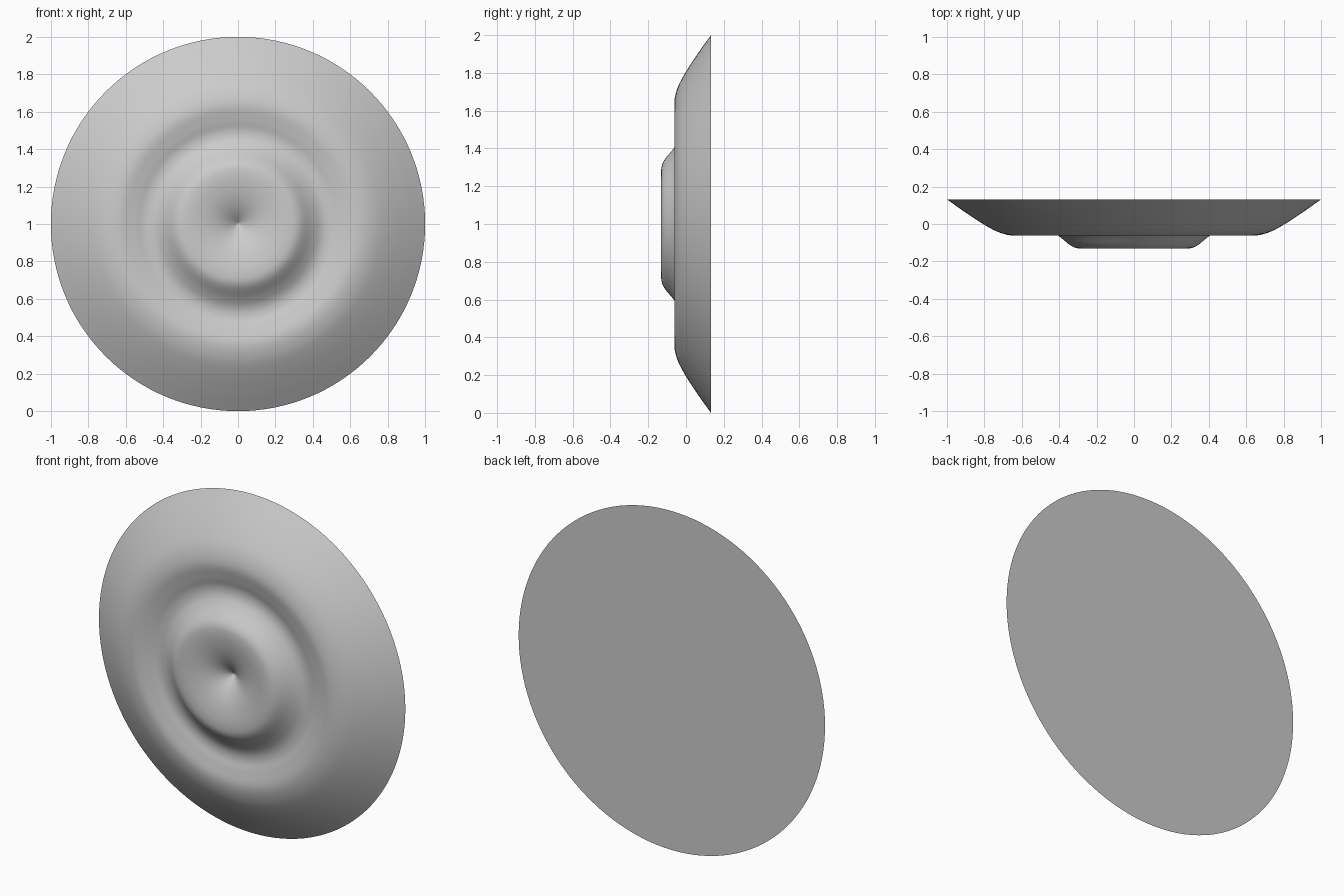
import bpy, bmesh, math
from mathutils import Matrix, Vector

cube = bpy.data.objects.get("Cube")
if cube:
    bpy.data.objects.remove(cube, do_unlink=True)

SEGMENTS = 128
STEPS = 6

# Matte grey clay
grey = bpy.data.materials.new("plain_grey")
grey.use_nodes = True
grey.diffuse_color = (0.6, 0.6, 0.6, 1)
grey.node_tree.nodes["Principled BSDF"].inputs["Base Color"].default_value = (0.6, 0.6, 0.6, 1)

# Front profile as (radius, depth): dimple, raised boss, groove, sloping rim
PROFILE = [(0, -0.03), (0.06, -0.073), (0.12, -0.103), (0.19, -0.123), (0.27, -0.132),
           (0.33, -0.12), (0.40, -0.066), (0.45, -0.038), (0.50, -0.033),
           (0.56, -0.048), (0.64, -0.062), (0.72, -0.045), (0.80, -0.004),
           (0.90, 0.061), (1, 0.132)]


def smooth_curve(points):
    """Pass a Catmull-Rom curve through the profile points."""
    pts = [Vector(p) for p in points]
    pts = [2 * pts[0] - pts[1]] + pts + [2 * pts[-1] - pts[-2]]
    out = []
    for a, b, c, d in zip(pts, pts[1:], pts[2:], pts[3:]):
        for i in range(STEPS):
            t = i / STEPS
            out.append(b + (c - a) * t / 2 + (2 * a - 5 * b + 4 * c - d) * t**2 / 2
                       + (3 * b - a - 3 * c + d) * t**3 / 2)
    return out + [pts[-2]]


# Revolve the front face about the y axis, then close the flat back
bm = bmesh.new()
verts = [bm.verts.new((p.x, p.y, 0)) for p in smooth_curve(PROFILE)]
edges = [bm.edges.new(pair) for pair in zip(verts, verts[1:])]
bmesh.ops.spin(bm, geom=verts + edges, cent=(0, 0, 0), axis=(0, 1, 0),
               angle=math.tau, steps=SEGMENTS)
bmesh.ops.remove_doubles(bm, verts=bm.verts, dist=0.0001)
rim = [e for e in bm.edges if e.is_boundary]
bmesh.ops.contextual_create(bm, geom=rim)
bmesh.ops.recalc_face_normals(bm, faces=bm.faces)
bmesh.ops.transform(bm, matrix=Matrix.Translation((0, 0, 1)), verts=bm.verts)

mesh = bpy.data.meshes.new("dimpled_disc")
bm.to_mesh(mesh)
bm.free()
mesh.materials.append(grey)
disc = bpy.data.objects.new("dimpled_disc", mesh)
bpy.context.collection.objects.link(disc)

# Smooth front with a crisp rim
bpy.context.view_layer.objects.active = disc
disc.select_set(True)
bpy.ops.object.shade_smooth_by_angle(angle=math.radians(40))
